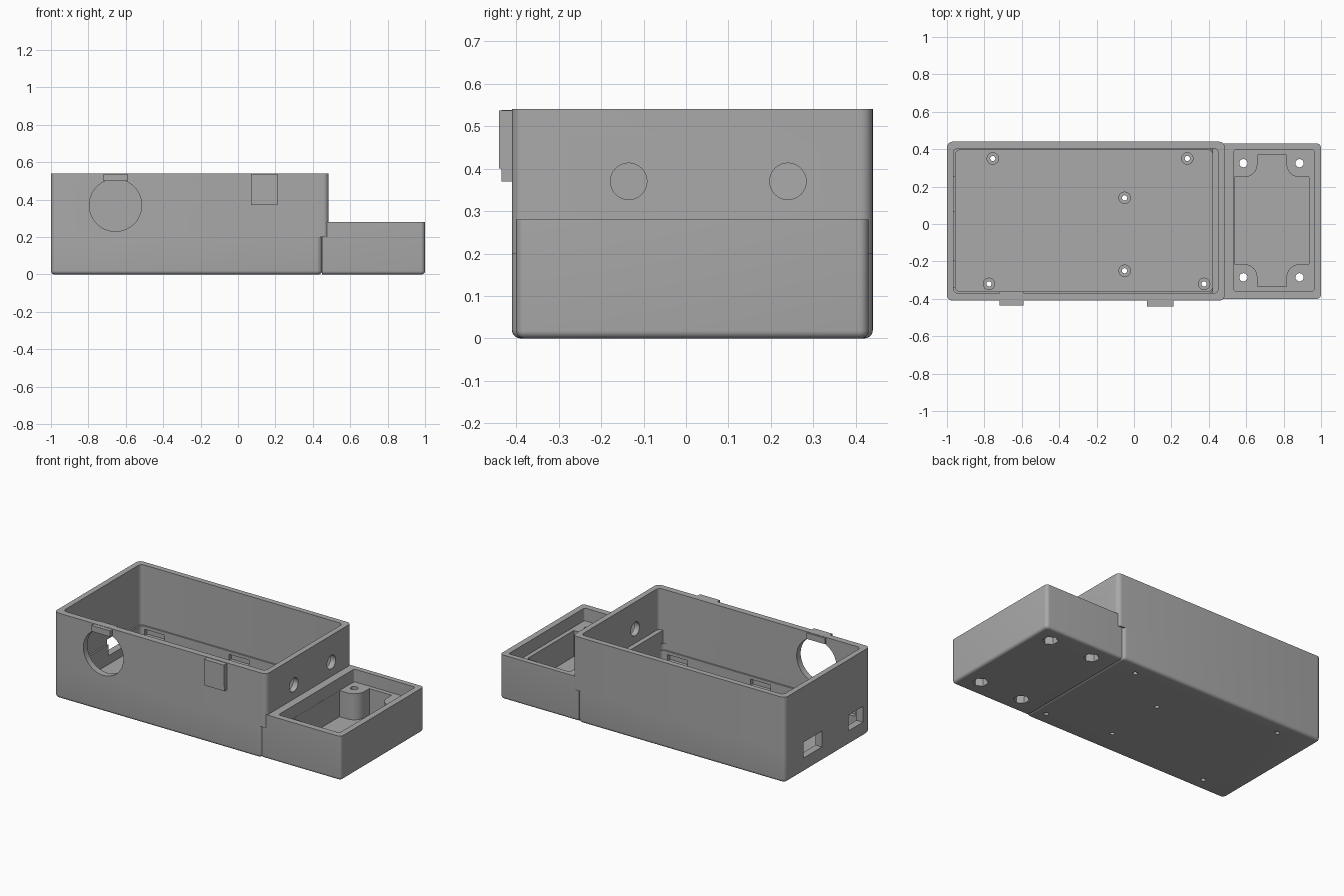
import bpy, bmesh, math
from mathutils import Matrix, Vector

if "Cube" in bpy.data.objects:
    bpy.data.objects.remove(bpy.data.objects["Cube"])

grey = bpy.data.materials.new("plain grey")
grey.use_nodes = True
grey.diffuse_color = (0.4, 0.4, 0.4, 1)
grey.node_tree.nodes["Principled BSDF"].inputs["Base Color"].default_value = (0.4, 0.4, 0.4, 1)


def finish(name, bm):
    bmesh.ops.recalc_face_normals(bm, faces=bm.faces)
    mesh = bpy.data.meshes.new(name)
    bm.to_mesh(mesh)
    bm.free()
    mesh.materials.append(grey)
    ob = bpy.data.objects.new(name, mesh)
    bpy.context.collection.objects.link(ob)
    return ob


def box(name, xs, ys, zs, corner=0, base=0, sharp_front=False):
    """Box with rounded upright corners and, if wanted, a rounded base edge."""
    bm = bmesh.new()
    bmesh.ops.create_cube(bm, size=1)
    for v in bm.verts:
        v.co = Vector([r[0] if c < 0 else r[1] for c, r in zip(v.co, (xs, ys, zs))])
    if corner:
        up = [e for e in bm.edges if abs(e.verts[0].co.z - e.verts[1].co.z) > 1e-4]
        bmesh.ops.bevel(bm, geom=up, offset=corner, segments=6, profile=0.5, affect='EDGES')
    if base:
        low = [e for e in bm.edges if all(v.co.z < zs[0] + 1e-4 for v in e.verts)]
        bmesh.ops.bevel(bm, geom=low, offset=base, segments=5, profile=0.5, affect='EDGES')
    return finish(name, bm)


def rod(name, center, radius, depth, axis='Z', sides=32):
    bm = bmesh.new()
    turn = {'Z': Matrix(), 'X': Matrix.Rotation(math.pi / 2, 4, 'Y'),
            'Y': Matrix.Rotation(math.pi / 2, 4, 'X')}[axis]
    bmesh.ops.create_cone(bm, cap_ends=True, segments=sides, radius1=radius, radius2=radius,
                          depth=depth, matrix=Matrix.Translation(center) @ turn)
    return finish(name, bm)


def combine(target, tools, operation='DIFFERENCE'):
    """Apply each tool to the target, then drop the tool."""
    bpy.context.view_layer.objects.active = target
    for tool in tools:
        tool.hide_render = True
        mod = target.modifiers.new("cut", 'BOOLEAN')
        mod.operation, mod.solver, mod.object = operation, 'EXACT', tool
        bpy.ops.object.modifier_apply(modifier=mod.name)
        bpy.data.objects.remove(tool)


def smooth(ob):
    bpy.ops.object.select_all(action='DESELECT')
    ob.select_set(True)
    bpy.context.view_layer.objects.active = ob
    bpy.ops.object.shade_smooth_by_angle(angle=math.radians(30))


FLOOR = 0.035
SEAM = 0.2

# Lower case: cavity, board standoffs, wall slots and port windows
lower = box("lower_case", (-1, 0.45), (-0.41, 0.44), (0, SEAM), 0.03, 0.02)
combine(lower, [
    box("cavity", (-0.955, 0.42), (-0.36, 0.395), (FLOOR, 0.3), 0.025),
    box("lip", (-0.965, 0.42), (-0.37, 0.405), (0.16, 0.3), 0.025)])
spots = [(-0.755, 0.35), (0.285, 0.35), (-0.05, 0.14),
         (-0.05, -0.25), (-0.775, -0.32), (0.375, -0.32)]
combine(lower, [rod("standoff", (x, y, 0.05), 0.033, 0.06) for x, y in spots], 'UNION')
cuts = [rod("screw_hole", (x, y, 0.05), 0.014, 0.3, sides=16) for x, y in spots]
for x in (-0.86, -0.27, 0.31):
    for y in (-0.365, 0.4):
        cuts.append(box("slot", (x - 0.07, x + 0.07), (y - 0.02, y + 0.02), (0.1, 0.14)))
for ys in ((0.07, 0.255), (-0.34, -0.195)):
    cuts.append(box("port", (-1.1, -0.9), ys, (0.09, 0.19)))
combine(lower, cuts)

# Upper shell: open frame with a round front opening and two side holes
upper = box("upper_shell", (-1, 0.485), (-0.41, 0.44), (SEAM, 0.54), 0.03)
combine(upper, [
    box("cavity", (-0.965, 0.45), (-0.37, 0.405), (0.1, 0.7), 0.025),
    box("step", (0.479, 0.6), (-0.5, 0.5), (0.1, 0.26)),
    rod("front_opening", (-0.655, -0.4, 0.37), 0.14, 0.2, 'Y', 64),
    rod("side_hole", (0.47, -0.135, 0.37), 0.043, 0.2, 'X'),
    rod("side_hole", (0.47, 0.24, 0.37), 0.043, 0.2, 'X')])

# Divider between case and tray
divider = box("divider_wall", (0.42, 0.4505), (-0.38, 0.41), (0.19, 0.28))

# End tray: rim, ledge, cross-shaped pocket between four corner posts
tray = box("end_tray", (0.42, 1), (-0.4, 0.43), (0, 0.28), 0.022, 0.018)
combine(tray, [
    box("trim", (0.3, 0.449), (-0.6, 0.6), (-0.1, 0.4)),
    box("rim", (0.535, 0.962), (-0.36, 0.397), (SEAM, 0.4), 0.012)])
pocket = box("pocket", (0.536, 0.935), (-0.335, 0.37), (FLOOR, 0.25))
posts = []
for x, edge in ((0.585, 0.4), (0.885, 1.1)):
    for y, end in ((0.325, 0.6), (-0.285, -0.6)):
        inner_x = 0.66 if edge < x else 0.815
        inner_y = 0.25 if end > 0 else -0.215
        posts.append(box("post", sorted((edge, inner_x)), sorted((end, inner_y)),
                         (0, 0.4), 0.07))
combine(pocket, posts)
combine(tray, [pocket])
holes = []
for x in (0.585, 0.885):
    for y in (0.325, -0.285):
        holes.append(rod("bolt_hole", (x, y, 0.1), 0.022, 0.5, sides=24))
        holes.append(rod("nut_recess", (x, y, 0), 0.045, 0.1, sides=6))
combine(tray, holes)

# Clips on the front wall
hook = box("front_hook", (-0.72, -0.59), (-0.435, -0.36), (0.5, 0.538))
clip = box("front_clip", (0.07, 0.21), (-0.44, -0.405), (0.4, 0.537))
clip_foot = box("front_clip_foot", (0.07, 0.21), (-0.435, -0.405), (0.37, 0.4))

for part in (lower, upper, tray):
    smooth(part)
